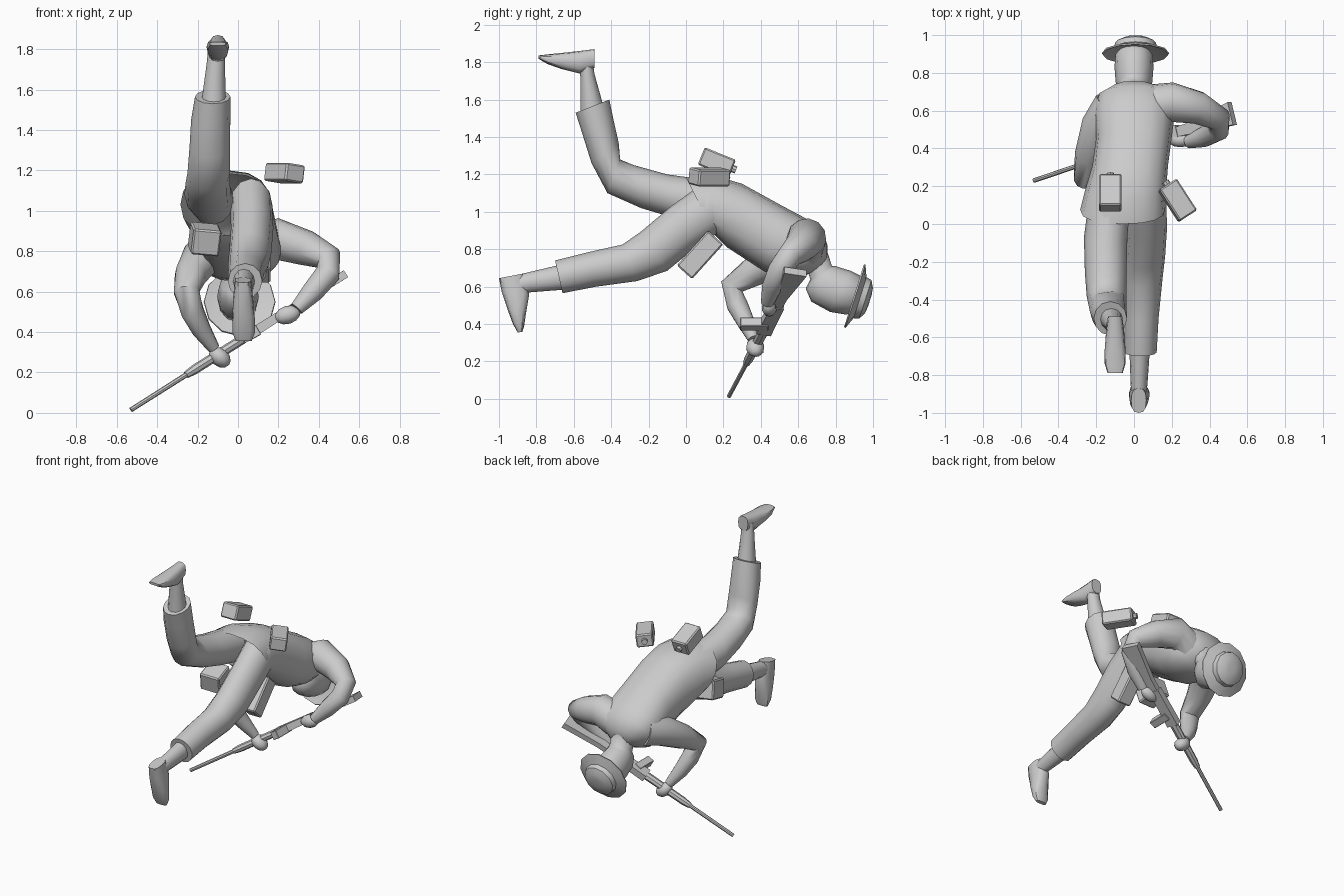
import bpy, bmesh, math
from mathutils import Vector, Matrix, Euler

if "Cube" in bpy.data.objects:
    bpy.data.objects.remove(bpy.data.objects["Cube"])

grey = bpy.data.materials.new("plain_grey")
grey.diffuse_color = (0.6, 0.6, 0.6, 1)
grey.use_nodes = True
grey.node_tree.nodes["Principled BSDF"].inputs["Base Color"].default_value = grey.diffuse_color


def finish(name, bm, angle=40):
    bmesh.ops.recalc_face_normals(bm, faces=bm.faces)
    me = bpy.data.meshes.new(name)
    bm.to_mesh(me)
    bm.free()
    me.materials.append(grey)
    ob = bpy.data.objects.new(name, me)
    bpy.context.collection.objects.link(ob)
    bpy.ops.object.select_all(action='DESELECT')
    bpy.context.view_layer.objects.active = ob
    ob.select_set(True)
    bpy.ops.object.shade_smooth_by_angle(angle=math.radians(angle))
    return ob


def ring(c, a, b, n=12, p=1.0):
    """Closed loop around c spanned by half-axes a and b; p < 1 squares it off."""
    f = lambda t: math.copysign(abs(t) ** p, t)
    off = math.pi / 4 if n == 4 else 0
    k = math.sqrt(2) if n == 4 else 1
    return [c + a * k * f(math.cos(off + i * math.tau / n)) + b * k * f(math.sin(off + i * math.tau / n))
            for i in range(n)]


def loft(name, rings, cap_start=True, cap_end=True, angle=40):
    bm = bmesh.new()
    vs = [[bm.verts.new(p) for p in r] for r in rings]
    n = len(vs[0])
    for r0, r1 in zip(vs, vs[1:]):
        for i in range(n):
            j = (i + 1) % n
            bm.faces.new((r0[i], r0[j], r1[j], r1[i]))
    if cap_start:
        bm.faces.new(vs[0])
    if cap_end:
        bm.faces.new(vs[-1])
    return finish(name, bm, angle)


def side_loft(name, secs, p=1.0, n=12, **kw):
    """Sections: x centre, half width, upper (y, z) and lower (y, z) outline points."""
    rings = []
    for x, w, (ty, tz), (by, bz) in secs:
        t, b = Vector((x, ty, tz)), Vector((x, by, bz))
        rings.append(ring((t + b) / 2, Vector((w, 0, 0)), (t - b) / 2, n, p))
    return loft(name, rings, **kw)


def tube(name, pts, n=12):
    """Round tube through (x, y, z, radius) points."""
    P = [Vector(q[:3]) for q in pts]
    rings, a = [], Vector((0.1, 0.8, 0.5))
    for i, q in enumerate(pts):
        d = (P[min(i + 1, len(P) - 1)] - P[max(i - 1, 0)]).normalized()
        a = (a - d * a.dot(d)).normalized()
        rings.append(ring(P[i], a * q[3], d.cross(a) * q[3], n))
    return loft(name, rings, angle=60)


def box(name, loc, size, rot=(0, 0, 0), bevel=0.008, knob=False):
    bm = bmesh.new()
    bmesh.ops.create_cube(bm, size=1)
    bmesh.ops.scale(bm, vec=size, verts=bm.verts)
    bmesh.ops.bevel(bm, geom=bm.edges[:], offset=bevel, segments=1, affect='EDGES')
    if knob:
        m = Matrix.Translation((0, size[1] / 2 + 0.008, 0)) @ Matrix.Rotation(math.pi / 2, 4, 'X')
        bmesh.ops.create_cone(bm, cap_ends=True, segments=8, radius1=0.02, radius2=0.02, depth=0.025, matrix=m)
    e = Euler([math.radians(r) for r in rot]).to_matrix().to_4x4()
    bm.transform(Matrix.Translation(loc) @ e)
    return finish(name, bm, 20)


def blob(name, loc, size, d):
    bm = bmesh.new()
    bmesh.ops.create_uvsphere(bm, u_segments=10, v_segments=6, radius=1)
    bmesh.ops.scale(bm, vec=size, verts=bm.verts)
    bm.transform(Matrix.Translation(loc) @ Vector(d).to_track_quat('Z', 'Y').to_matrix().to_4x4())
    return finish(name, bm, 60)


# Jacket, open at the hem
side_loft("jacket", [
    (-.06, .225, (.0, 1.185), (.15, .88)), (-.045, .215, (.13, 1.2), (.22, .81)),
    (-.02, .2, (.3, 1.15), (.32, .745)), (0, .2, (.5, 1.04), (.42, .68)),
    (0, .215, (.65, .96), (.5, .66)), (0, .195, (.73, .9), (.6, .65)),
    (0, .13, (.757, .82), (.64, .66)), (0, .07, (.755, .73), (.66, .67))],
    p=.85, n=16, cap_start=False, angle=60)

# Neck and head
side_loft("head", [
    (0, .08, (.755, .79), (.64, .71)), (0, .078, (.78, .71), (.665, .64)),
    (0, .085, (.8, .71), (.64, .59)), (0, .097, (.83, .7), (.67, .52)),
    (0, .103, (.88, .685), (.77, .465)), (0, .1, (.93, .66), (.86, .45)),
    (0, .06, (.96, .61), (.92, .49))], angle=70)

# Hat: brim and crown turned around a tilted axis
hat_o, hat_d = Vector((.008, .902, .55)), Vector((0, .95, -.3)).normalized()
hx = Vector((1, 0, 0))
hy = hat_d.cross(hx)
loft("hat", [ring(hat_o + hat_d * h, hx * r, hy * r, 12) for r, h in
             [(.11, .012), (.175, -.004), (.178, .004), (.115, .03), (.108, .06), (.07, .08), (.03, .085)]], angle=35)

# Raised leg, ankle and shoe
side_loft("raised_trouser_leg", [
    (-.13, .11, (.12, 1.17), (.12, .93)), (-.15, .115, (-.1, 1.2), (-.04, .96)),
    (-.15, .11, (-.28, 1.25), (-.24, 1.02)), (-.145, .105, (-.352, 1.28), (-.42, 1.1)),
    (-.14, .1, (-.36, 1.37), (-.505, 1.26)), (-.135, .097, (-.385, 1.48), (-.555, 1.42)),
    (-.125, .088, (-.41, 1.6), (-.59, 1.53))], angle=60)
side_loft("raised_ankle", [
    (-.12, .06, (-.44, 1.56), (-.565, 1.53)), (-.11, .045, (-.49, 1.74), (-.565, 1.72)),
    (-.105, .042, (-.5, 1.82), (-.57, 1.81))])
side_loft("raised_shoe", [
    (-.1, .038, (-.49, 1.87), (-.49, 1.77)), (-.1, .048, (-.57, 1.86), (-.57, 1.74)),
    (-.1, .055, (-.66, 1.85), (-.67, 1.765)), (-.1, .055, (-.74, 1.842), (-.74, 1.79)),
    (-.1, .04, (-.79, 1.836), (-.788, 1.818))], p=.75)

# Lower leg, ankle and shoe
side_loft("lower_trouser_leg", [
    (.065, .105, (.1, 1.16), (.19, .9)), (.07, .105, (-.08, 1.03), (.04, .8)),
    (.06, .105, (-.24, .895), (-.1, .685)), (.05, .1, (-.34, .825), (-.26, .63)),
    (.04, .09, (-.52, .785), (-.48, .6)), (.035, .085, (-.7, .74), (-.66, .565))], angle=60)
side_loft("lower_ankle", [
    (.03, .055, (-.66, .72), (-.64, .585)), (.027, .045, (-.85, .675), (-.83, .57)),
    (.025, .04, (-.94, .655), (-.88, .56))])
side_loft("lower_shoe", [
    (.025, .04, (-1.0, .645), (-.87, .67)), (.025, .05, (-.985, .57), (-.838, .56)),
    (.028, .055, (-.955, .48), (-.855, .46)), (.028, .055, (-.925, .4), (-.865, .39)),
    (.028, .04, (-.9, .355), (-.875, .358))], p=.75)

# Arms and hands
tube("right_arm", [(.1, .63, .81, .11), (.2, .645, .86, .105), (.34, .615, .815, .088), (.45, .555, .765, .066),
                   (.445, .5, .69, .062), (.37, .46, .6, .054), (.29, .435, .515, .035)])
blob("right_hand", (.245, .445, .485), (.04, .045, .065), (1, 0, .3))
tube("left_arm", [(-.11, .62, .8, .11), (-.18, .52, .77, .1), (-.235, .36, .68, .08), (-.255, .245, .6, .065),
                  (-.225, .275, .5, .058), (-.18, .32, .41, .048), (-.12, .36, .32, .03)])
blob("left_hand", (-.09, .37, .275), (.05, .045, .06), (.6, .1, -.5))

# Rifle: sections along its axis as fraction, half thickness, half height, drop
g0, g1 = Vector((-.53, .23, .015)), Vector((.52, .585, .68))
gd = (g1 - g0).normalized()
gu = (Vector((0, 1, 0)) - gd * gd.y).normalized()
gv = gd.cross(gu)


def gun_part(name, secs, n):
    return loft(name, [ring(g0.lerp(g1, t) + gu * o, gu * h, gv * w, n) for t, w, h, o in secs], angle=30)


gun_part("rifle_barrel", [(0, .012, .012, 0), (.3, .013, .013, 0)], 8)
gun_part("rifle_handguard", [(.26, .018, .018, 0), (.3, .024, .026, 0), (.53, .024, .03, 0)], 8)
gun_part("rifle_receiver", [(.52, .024, .04, 0), (.73, .022, .036, 0)], 4)
gun_part("rifle_stock", [(.72, .018, .025, 0), (.8, .018, .032, -.005), (1, .02, .062, 0)], 4)
box("rifle_magazine", (.08, .365, .4), (.05, .15, .055), (0, -30, 0), .003)

# Belt pouches
box("back_pouch", (-.125, .165, 1.265), (.12, .18, .1), (-22, 0, 0), knob=True)
box("side_pouch", (.23, .125, 1.187), (.11, .2, .09), (0, 8, 33), knob=True)
box("front_pouch", (-.165, -.02, .86), (.14, .15, .13), (15, 5, 8))
box("hip_pouch", (.11, .075, .77), (.1, .25, .11), (48, 0, 0))
